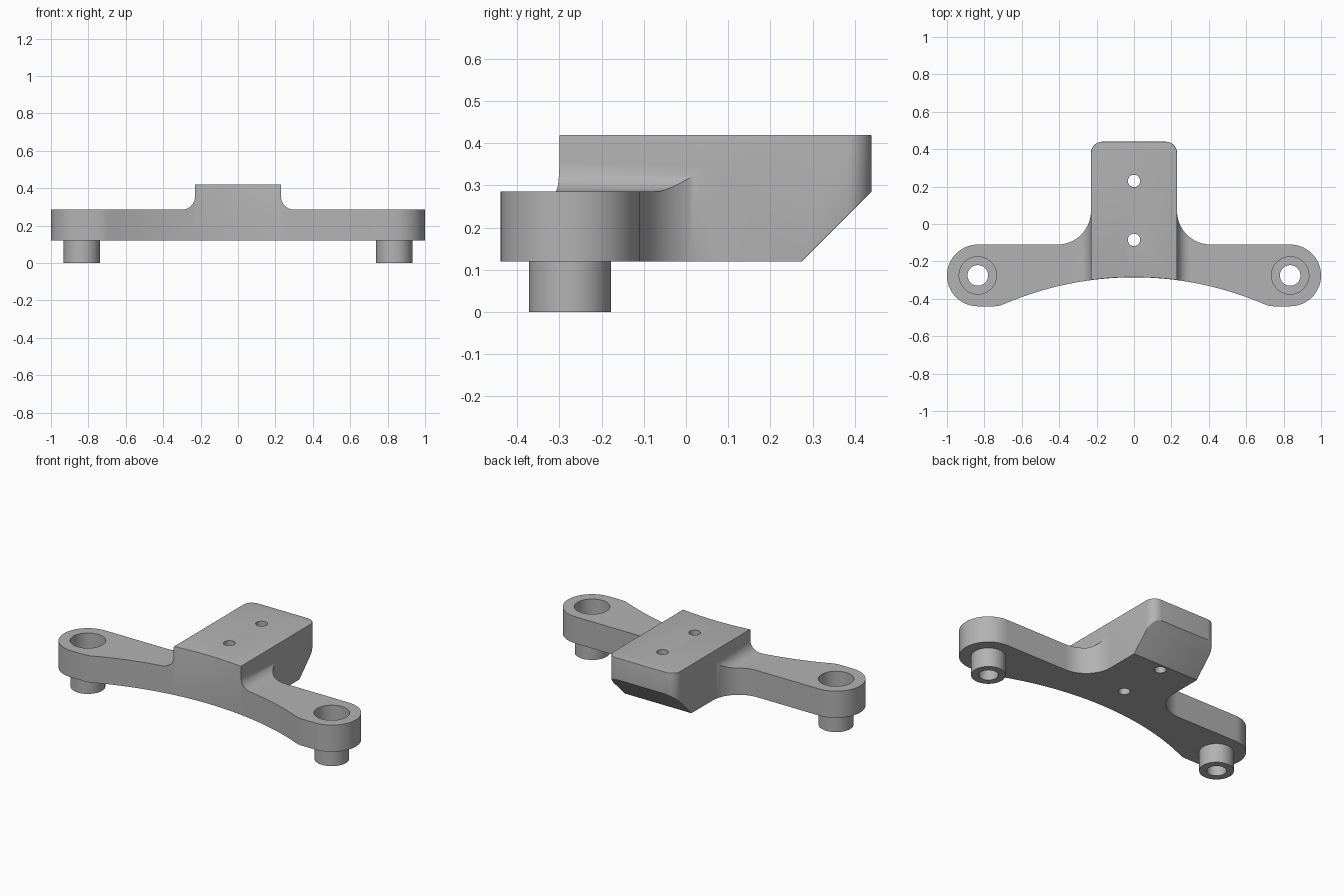
import bpy, bmesh
from math import sin, cos, radians, sqrt
from mathutils import Vector, Matrix

cube = bpy.data.objects.get("Cube")
if cube:
    bpy.data.objects.remove(cube, do_unlink=True)

grey = bpy.data.materials.new("plain grey")
grey.use_nodes = True
colour = (0.45, 0.45, 0.45, 1)
grey.diffuse_color = colour
grey.node_tree.nodes["Principled BSDF"].inputs["Base Color"].default_value = colour

BASE, ARM_TOP, TOP = 0.12, 0.285, 0.42
HALF = 0.23
PEG_X, PEG_Y = 0.835, -0.275


def arc(cx, cy, r, a0, a1, n):
    steps = [radians(a0 + (a1 - a0) * i / n) for i in range(n + 1)]
    return [(cx + r * cos(a), cy + r * sin(a)) for a in steps]


def add_object(name, bm):
    bmesh.ops.recalc_face_normals(bm, faces=bm.faces)
    mesh = bpy.data.meshes.new(name)
    bm.to_mesh(mesh)
    bm.free()
    mesh.materials.append(grey)
    obj = bpy.data.objects.new(name, mesh)
    bpy.context.collection.objects.link(obj)
    return obj


def prism(name, points, place, depth):
    """Extrude a flat profile; place maps a 2D point to its 3D start."""
    bm = bmesh.new()
    face = bm.faces.new([bm.verts.new(place(*p)) for p in points])
    ext = bmesh.ops.extrude_face_region(bm, geom=[face])
    moved = [v for v in ext["geom"] if isinstance(v, bmesh.types.BMVert)]
    bmesh.ops.translate(bm, verts=moved, vec=depth)
    return add_object(name, bm)


def cylinder(name, x, y, r, z0, z1):
    bm = bmesh.new()
    bmesh.ops.create_cone(bm, cap_ends=True, segments=48, radius1=r, radius2=r,
                          depth=z1 - z0, matrix=Matrix.Translation((x, y, (z0 + z1) / 2)))
    return add_object(name, bm)


def combine(target, tool, operation):
    mod = target.modifiers.new("combine", 'BOOLEAN')
    mod.operation, mod.solver, mod.object = operation, 'EXACT', tool
    bpy.context.view_layer.objects.active = target
    bpy.ops.object.modifier_apply(modifier=mod.name)
    bpy.data.objects.remove(tool, do_unlink=True)


# Plan outline: right half, then mirrored
R = 1.76
front = [(0.7 * i / 14, -0.285 - R + sqrt(R * R - (0.7 * i / 14) ** 2)) for i in range(15)]
half = front + [(0.72, -0.437), (0.745, -0.44)]
half += arc(PEG_X, PEG_Y, 0.165, -90, 90, 28)
half += arc(0.41, 0.07, 0.18, 270, 180, 18)
half += arc(0.17, 0.38, 0.06, 0, 90, 8)
outline = half + [(-x, y) for x, y in reversed(half[1:])]
bracket = prism("bracket_body", outline, lambda x, y: (x, y, BASE), (0, 0, TOP - BASE))

# Front profile: low arms swept up into the tall block
side = [(1.2, 0), (1.2, ARM_TOP)] + arc(HALF + 0.07, ARM_TOP + 0.07, 0.07, 270, 180, 10)
side += [(HALF, 0.6)]
profile = side + [(-x, z) for x, z in reversed(side)]
combine(bracket, prism("arm_profile", profile, lambda x, z: (x, -0.8, z), (0, 1.6, 0)), 'INTERSECT')

# Sloped underside at the back
wedge = [(0.175, 0.02), (0.7, 0.545), (0.7, 0.02)]
combine(bracket, prism("slope_cutter", wedge, lambda y, z: (-0.5, y, z), (1, 0, 0)), 'DIFFERENCE')

# Soften the top rim and the rim of the slope
bm = bmesh.new()
bm.from_mesh(bracket.data)
bmesh.ops.remove_doubles(bm, verts=bm.verts, dist=0.0001)
bmesh.ops.dissolve_limit(bm, angle_limit=radians(0.1), verts=bm.verts, edges=bm.edges)
bm.normal_update()
slope = Vector((0, 1, -1)).normalized()


def soft_edge(edge):
    if len(edge.link_faces) != 2:
        return False
    normals = [f.normal for f in edge.link_faces]
    if all(v.co.z > TOP - 0.001 for v in edge.verts):
        return any(abs(n.z) < 0.1 for n in normals)
    return any(n.dot(slope) > 0.999 for n in normals) and any(abs(n.x) > 0.1 for n in normals)


bmesh.ops.bevel(bm, geom=[e for e in bm.edges if soft_edge(e)], offset=0.014,
                offset_type='OFFSET', segments=4, profile=0.5, affect='EDGES', clamp_overlap=True)
bm.to_mesh(bracket.data)
bm.free()

# Hollow pegs with a wide bore from above
for s in (-1, 1):
    x = s * PEG_X
    combine(bracket, cylinder("peg", x, PEG_Y, 0.0975, 0, 0.14), 'UNION')
    combine(bracket, cylinder("bore_cutter", x, PEG_Y, 0.1, 0.15, 0.5), 'DIFFERENCE')
    combine(bracket, cylinder("peg_hole_cutter", x, PEG_Y, 0.055, -0.1, 0.3), 'DIFFERENCE')

# Two screw holes through the block
for y in (-0.085, 0.23):
    combine(bracket, cylinder("screw_hole_cutter", 0, y, 0.033, 0, 0.6), 'DIFFERENCE')

bpy.ops.object.select_all(action='DESELECT')
bracket.select_set(True)
bpy.context.view_layer.objects.active = bracket
bpy.ops.object.shade_smooth_by_angle(angle=radians(30))
